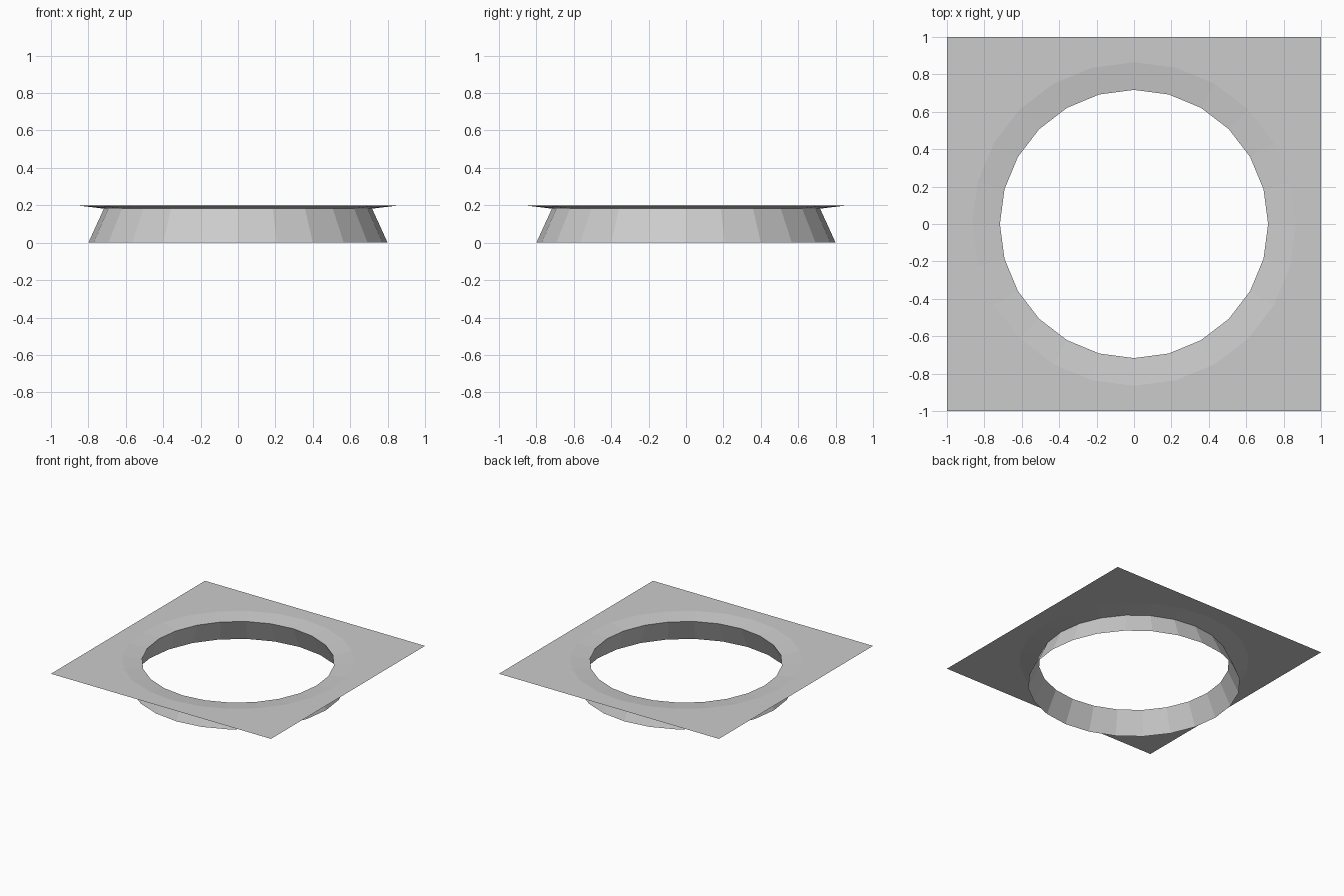
import bpy
import bmesh
import math

if "Cube" in bpy.data.objects:
    bpy.data.objects.remove(bpy.data.objects["Cube"])

SIDES = 24
ANGLES = [2 * math.pi * i / SIDES for i in range(SIDES)]

grey = bpy.data.materials.new("light_grey")
grey.diffuse_color = (0.6, 0.6, 0.6, 1)
grey.use_nodes = True
grey.node_tree.nodes["Principled BSDF"].inputs["Base Color"].default_value = grey.diffuse_color


def circle(radius, z):
    return [(radius * math.cos(a), radius * math.sin(a), z) for a in ANGLES]


def square(half, z):
    # Circle points pushed out radially onto a square; corners fall at 45 degrees
    points = []
    for a in ANGLES:
        c, s = math.cos(a), math.sin(a)
        k = half / max(abs(c), abs(s))
        points.append((c * k, s * k, z))
    return points


def band(name, lower_or_outer, upper_or_inner):
    # Open strip of flat faces between two rings, facing outward / upward
    bm = bmesh.new()
    a = [bm.verts.new(p) for p in lower_or_outer]
    b = [bm.verts.new(p) for p in upper_or_inner]
    for i in range(SIDES):
        j = (i + 1) % SIDES
        bm.faces.new((a[i], a[j], b[j], b[i]))
    mesh = bpy.data.meshes.new(name)
    bm.to_mesh(mesh)
    bm.free()
    mesh.materials.append(grey)
    obj = bpy.data.objects.new(name, mesh)
    bpy.context.collection.objects.link(obj)
    return obj


# Flat square sheet with a round opening
band("square_plate", square(1.0, 0.2), circle(0.865, 0.2))
# Shallow slope dipping towards the hole
band("sloped_lip", circle(0.865, 0.2), circle(0.717, 0.182))
# Flared collar below the hole, open at the bottom
band("flared_collar", circle(0.8, 0.0), circle(0.717, 0.182))
